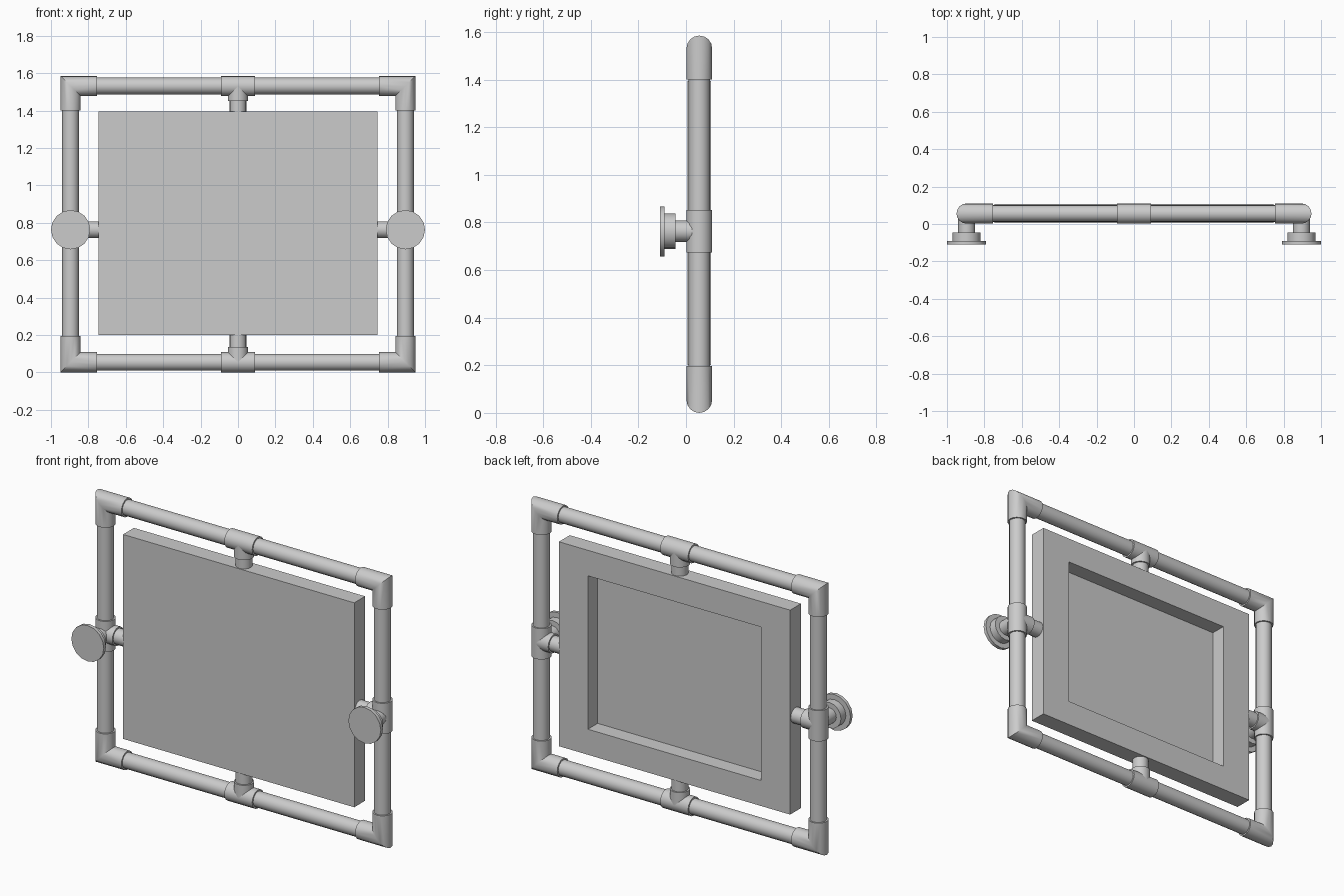
import bpy, bmesh, math
from mathutils import Vector

cube = bpy.data.objects.get("Cube")
if cube:
    bpy.data.objects.remove(cube, do_unlink=True)

# One flat colour for everything
grey = bpy.data.materials.new("light_grey")
grey.use_nodes = True
COLOUR = (0.6, 0.6, 0.6, 1)
grey.diffuse_color = COLOUR
grey.node_tree.nodes["Principled BSDF"].inputs["Base Color"].default_value = COLOUR

SIDES = 16
PIPE_R, FIT_R = 0.045, 0.054      # pipe and fitting radii
X, Y = 0.895, 0.056               # side pipe centre, depth of pipe plane
BOTTOM, TOP, MID = 0.054, 1.531, 0.763


def finish(name, bm, smooth=True):
    bmesh.ops.recalc_face_normals(bm, faces=bm.faces)
    mesh = bpy.data.meshes.new(name)
    bm.to_mesh(mesh)
    bm.free()
    mesh.materials.append(grey)
    obj = bpy.data.objects.new(name, mesh)
    bpy.context.collection.objects.link(obj)
    if smooth:
        bpy.ops.object.select_all(action='DESELECT')
        obj.select_set(True)
        bpy.context.view_layer.objects.active = obj
        bpy.ops.object.shade_smooth_by_angle(angle=math.radians(35))
    return obj


def loft(name, rings):
    """Capped skin through rings of points."""
    bm = bmesh.new()
    loops = [[bm.verts.new(p) for p in ring] for ring in rings]
    for a, b in zip(loops, loops[1:]):
        for i in range(SIDES):
            j = (i + 1) % SIDES
            bm.faces.new((a[i], a[j], b[j], b[i]))
    bm.faces.new(loops[0])
    bm.faces.new(loops[-1])
    return finish(name, bm)


def circle(radius):
    steps = [2 * math.pi * i / SIDES for i in range(SIDES)]
    return [(radius * math.cos(t), radius * math.sin(t)) for t in steps]


def rod(name, start, end, radius):
    start, end = Vector(start), Vector(end)
    turn = (end - start).to_track_quat('Z', 'Y')
    ring = [turn @ Vector((u, v, 0)) for u, v in circle(radius)]
    return loft(name, [[c + p for p in ring] for c in (start, end)])


def elbow(name, sx, sz, z, arm_x, arm_z):
    """Mitred corner fitting; sx and sz point outward."""
    x, ring = sx * X, circle(FIT_R)
    loft(name, [
        [(x + sx * u, Y + v, z - sz * arm_z) for u, v in ring],
        [(x + sx * u, Y + v, z + sz * u) for u, v in ring],
        [(x - sx * arm_x, Y + v, z + sz * u) for u, v in ring]])


def tee(name, centre, run, branch, reach):
    """Straight sleeve, inward collar and the stub that holds the panel."""
    c, run, branch = Vector(centre), Vector(run), Vector(branch)
    rod(name + "_sleeve", c - run * 0.09, c + run * 0.09, FIT_R)
    rod(name + "_collar", c, c + branch * 0.081, FIT_R)
    rod(name + "_stub", c, c + branch * reach, PIPE_R)


# Top and bottom rails with their tees
for label, z, sz, reach in (("top", TOP, 1, 0.14), ("bottom", BOTTOM, -1, 0.15)):
    rod(label + "_rail", (-X, Y, z), (X, Y, z), PIPE_R)
    tee(label + "_tee", (0, Y, z), (1, 0, 0), (0, 0, -sz), reach)

# Side posts, elbows, side tees and wall mounts
for label, sx in (("left", 1), ("right", -1)):
    x = sx * X
    rod(label + "_post", (x, Y, BOTTOM), (x, Y, TOP), PIPE_R)
    elbow(label + "_top_elbow", sx, 1, TOP, 0.14, 0.131)
    elbow(label + "_bottom_elbow", sx, -1, BOTTOM, 0.14, 0.142)
    tee(label + "_tee", (x, Y, MID), (0, 0, 1), (-sx, 0, 0), 0.155)
    rod(label + "_mount_neck", (x, Y, MID), (x, -0.048, MID), PIPE_R)
    rod(label + "_mount_hub", (x, -0.045, MID), (x, -0.092, MID), 0.075)
    rod(label + "_mount_flange", (x, -0.09, MID), (x, -0.11, MID), 0.105)

# Panel with a rectangular recess in its back
bm = bmesh.new()
bmesh.ops.create_cube(bm, size=1)
for v in bm.verts:
    v.co = (v.co.x * 1.494, Y + v.co.y * 0.1, 0.798 + v.co.z * 1.194)
bm.normal_update()
back = max(bm.faces, key=lambda f: f.normal.y)
bmesh.ops.inset_region(bm, faces=[back], thickness=0.1)
for v in back.verts:
    v.co.x = math.copysign(0.56, v.co.x)
    v.co.z = 0.798 + math.copysign(0.448, v.co.z - 0.798)
floor = bmesh.ops.extrude_face_region(bm, geom=[back])
for v in floor["geom"]:
    if isinstance(v, bmesh.types.BMVert):
        v.co.y -= 0.09
if back.is_valid:
    bmesh.ops.delete(bm, geom=[back], context='FACES_ONLY')
finish("panel", bm, smooth=False)
